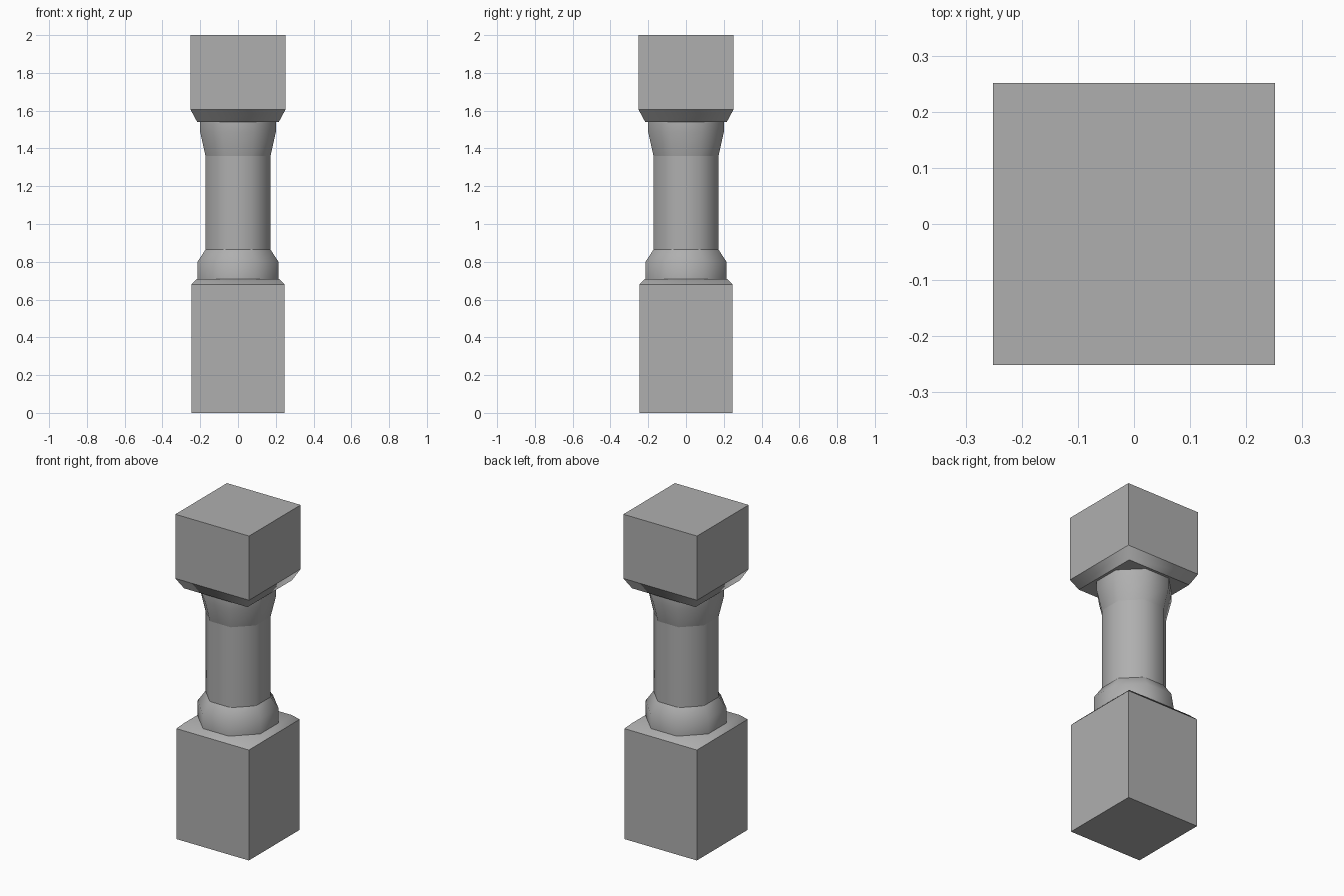
import bpy, bmesh, math

if "Cube" in bpy.data.objects:
    bpy.data.objects.remove(bpy.data.objects["Cube"])

# Dark grey stone shared by every part
stone = bpy.data.materials.new("dark_stone")
stone.diffuse_color = (0.43, 0.43, 0.43, 1)
stone.use_nodes = True
stone.node_tree.nodes["Principled BSDF"].inputs["Base Color"].default_value = stone.diffuse_color


def loft(name, sides, profile, caps=(), smooth=0):
    """Stack polygon rings with flats facing the axes; profile = (half width, z)."""
    bm = bmesh.new()
    rings = []
    for half, z in profile:
        r = half / math.cos(math.pi / sides)
        rings.append([bm.verts.new((r * math.cos((i + 0.5) * math.tau / sides),
                                    r * math.sin((i + 0.5) * math.tau / sides), z))
                      for i in range(sides)])
    for low, high in zip(rings, rings[1:]):
        for i in range(sides):
            j = (i + 1) % sides
            bm.faces.new((low[i], low[j], high[j], high[i]))
    if "bottom" in caps:
        bm.faces.new(rings[0][::-1])
    if "top" in caps:
        bm.faces.new(rings[-1])
    mesh = bpy.data.meshes.new(name)
    bm.to_mesh(mesh)
    bm.free()
    mesh.materials.append(stone)
    obj = bpy.data.objects.new(name, mesh)
    bpy.context.collection.objects.link(obj)
    if smooth:
        bpy.ops.object.select_all(action='DESELECT')
        obj.select_set(True)
        bpy.context.view_layer.objects.active = obj
        bpy.ops.object.shade_smooth_by_angle(angle=math.radians(smooth))
    return obj


# Square plinth and capital blocks
loft("plinth_block", 4, [(0.247, 0), (0.247, 0.68)], ("bottom",))
loft("capital_block", 4, [(0.251, 1.605), (0.251, 2.0)], ("top",))

# Softly shaded chamfers between the blocks and the column
loft("plinth_chamfer", 4, [(0.247, 0.68), (0.216, 0.71)], ("top",), smooth=80)
loft("capital_chamfer", 4, [(0.216, 1.54), (0.251, 1.605)], smooth=80)
loft("capital_underside", 4, [(0.21, 1.541), (0.216, 1.54)], ("bottom",))

# Eight-sided column: foot ring, shaft and flared neck
loft("foot_ring", 8, [(0.214, 0.71), (0.214, 0.80), (0.172, 0.865)], smooth=50)
loft("shaft", 8, [(0.172, 0.865), (0.172, 1.36)], smooth=50)
loft("flared_neck", 8, [(0.172, 1.36), (0.2, 1.485), (0.2, 1.54)], smooth=50)
